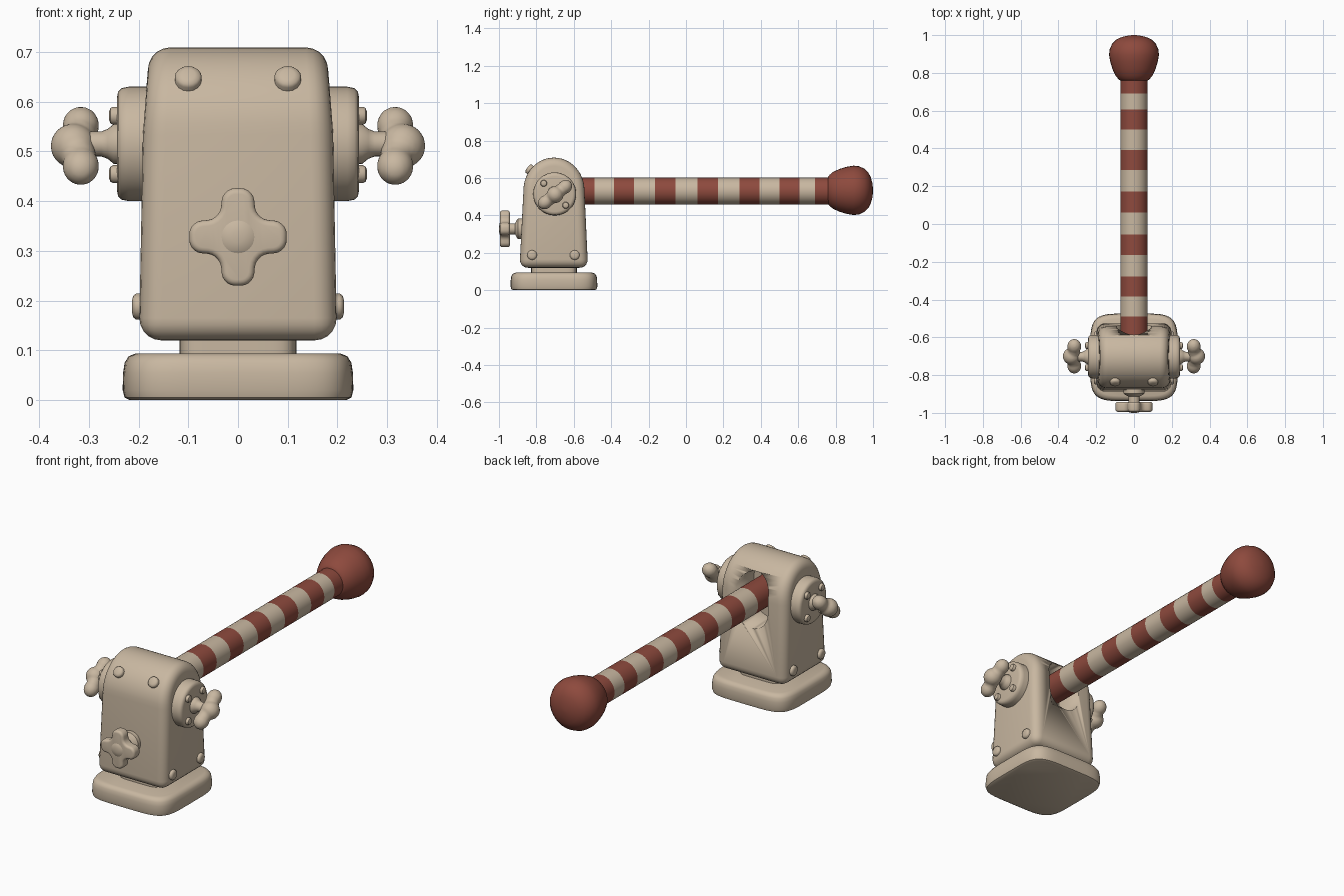
import bpy, bmesh, math
from mathutils import Vector, Matrix

if "Cube" in bpy.data.objects:
    bpy.data.objects.remove(bpy.data.objects["Cube"])


def mat(name, c):
    m = bpy.data.materials.new(name)
    m.diffuse_color = (*c, 1)
    m.use_nodes = True
    m.node_tree.nodes["Principled BSDF"].inputs["Base Color"].default_value = m.diffuse_color
    return m


TAN = mat("warm tan", (0.58, 0.475, 0.355))
RED = mat("brick red", (0.27, 0.068, 0.047))


def finish(bm, name, mats=(TAN,), angle=40):
    bmesh.ops.recalc_face_normals(bm, faces=bm.faces)
    me = bpy.data.meshes.new(name)
    bm.to_mesh(me)
    bm.free()
    ob = bpy.data.objects.new(name, me)
    bpy.context.collection.objects.link(ob)
    for m in mats:
        me.materials.append(m)
    bpy.ops.object.select_all(action='DESELECT')
    ob.select_set(True)
    bpy.context.view_layer.objects.active = ob
    bpy.ops.object.shade_smooth_by_angle(angle=math.radians(angle))
    return ob


def revolve(name, prof, origin, direction, mats=(TAN,), rule=None, n=32):
    """Turn (distance, radius) points around an axis; end points get caps."""
    bm = bmesh.new()
    M = Matrix.Translation(origin) @ Vector(direction).to_track_quat('Z', 'Y').to_matrix().to_4x4()
    rings = [[bm.verts.new(M @ Vector((r * math.cos(2 * math.pi * i / n), r * math.sin(2 * math.pi * i / n), d)))
              for i in range(n)] for d, r in prof]
    for k in range(len(rings) - 1):
        for i in range(n):
            j = (i + 1) % n
            f = bm.faces.new((rings[k][i], rings[k][j], rings[k + 1][j], rings[k + 1][i]))
            f.material_index = rule(k) if rule else 0
    bm.faces.new(rings[0])
    bm.faces.new(rings[-1])
    return finish(bm, name, mats)


def prism(pts, vec):
    """Extrude a closed outline along a vector."""
    bm = bmesh.new()
    f = bm.faces.new([bm.verts.new(p) for p in pts])
    ext = bmesh.ops.extrude_face_region(bm, geom=[f])
    bmesh.ops.translate(bm, vec=vec, verts=[v for v in ext["geom"] if isinstance(v, bmesh.types.BMVert)])
    bmesh.ops.recalc_face_normals(bm, faces=bm.faces)
    return bm


def bevel_sharp(bm, width, angle=35, seg=5):
    edges = [e for e in bm.edges if len(e.link_faces) == 2 and e.calc_face_angle() > math.radians(angle)]
    bmesh.ops.bevel(bm, geom=edges, offset=width, segments=seg, profile=0.5, affect='EDGES', clamp_overlap=True)


def superellipse(a, b, p, cy, z, n=64):
    out = []
    for i in range(n):
        c, s = math.cos(2 * math.pi * i / n), math.sin(2 * math.pi * i / n)
        out.append((a * math.copysign(abs(c) ** (2 / p), c), cy + b * math.copysign(abs(s) ** (2 / p), s), z))
    return out


CY = -0.706

# foot plate and neck, lofted from rounded-square sections
def loft(name, sections, p):
    bm = bmesh.new()
    rings = [[bm.verts.new(v) for v in superellipse(a, b, p, CY, z)] for a, b, z in sections]
    for r0, r1 in zip(rings, rings[1:]):
        for i in range(len(r0)):
            j = (i + 1) % len(r0)
            bm.faces.new((r0[i], r0[j], r1[j], r1[i]))
    bm.faces.new(rings[0])
    bm.faces.new(rings[-1])
    return finish(bm, name)


loft("foot_plate", [(a, a, z) for a, z in ((0.218, 0), (0.228, 0.005), (0.232, 0.02), (0.231, 0.055),
                                           (0.228, 0.075), (0.22, 0.088), (0.205, 0.094))], 5)
loft("neck", [(0.118, 0.122, 0.08), (0.118, 0.122, 0.14)], 6)

# housing: arched side profile extruded across x, tapered and rounded
prof = [(-0.184, 0.12), (0.182, 0.12)]
for i in range(25):
    a = math.pi * i / 24
    prof.append((0.163 * math.cos(a), 0.535 + 0.174 * math.sin(a)))
bm = prism([(-0.199, CY + y, z) for y, z in prof], (0.398, 0, 0))
for v in bm.verts:
    if v.co.z > 0.4:
        v.co.x *= 1 - 0.09 * (v.co.z - 0.4) / 0.31
bevel_sharp(bm, 0.045)
housing = finish(bm, "housing", angle=50)

# rounded slot in the back where the arm enters
slot = []
for i in range(32):
    a = 2 * math.pi * i / 32
    slot.append((0.093 * math.cos(a), -0.69, 0.515 + math.copysign(0.045, math.sin(a + 0.01)) + 0.093 * math.sin(a)))
cutter = finish(prism(slot, (0, 0.3, 0)), "slot_cutter")
cutter.hide_render = True
bpy.context.view_layer.objects.active = housing
mod = housing.modifiers.new("slot", 'BOOLEAN')
mod.operation, mod.object, mod.solver = 'DIFFERENCE', cutter, 'EXACT'
bpy.ops.object.modifier_apply(modifier="slot")
bpy.data.objects.remove(cutter)

# striped arm, one ring per colour change
ARM_Z = 0.53
stops = [-0.69, -0.49, -0.385, -0.277, -0.165, -0.055, 0.062, 0.172, 0.285, 0.393, 0.5, 0.607, 0.69, 0.78]
revolve("striped_arm", [(y, 0.072) for y in stops], (0, 0, ARM_Z), (0, 1, 0), (RED, TAN), lambda k: k % 2)

# ball-shaped grip
revolve("grip", [(0.757, 0.06), (0.76, 0.074), (0.768, 0.083), (0.785, 0.098), (0.82, 0.114), (0.86, 0.126),
                 (0.895, 0.132), (0.925, 0.129), (0.955, 0.115), (0.975, 0.095), (0.988, 0.07), (0.996, 0.04),
                 (1.0, 0.01)], (0, 0, ARM_Z + 0.004), (0, 1, 0), (RED,))


def bolt(name, pos, direction, r=0.026, h=0.018):
    revolve(name, [(-0.03, r), (h * 0.55, r), (h * 0.85, r * 0.85), (h, r * 0.5)], pos, direction, n=16)


def wing_nut(name, sx):
    """Two lobes on a round hub, fused into one soft form."""
    c = Vector((sx * 0.325, CY + 0.006, 0.511))
    bm = bmesh.new()
    tilt = Matrix.Rotation(math.radians(38), 4, 'X')

    def blob(off, scale):
        bmesh.ops.create_uvsphere(bm, u_segments=24, v_segments=16, radius=1,
                                  matrix=Matrix.Translation(c) @ tilt @ Matrix.Translation(off)
                                  @ Matrix.Diagonal((*scale, 1)))
    blob((sx * 0.006, 0, 0), (0.046, 0.045, 0.045))
    for s in (-1, 1):
        blob((-sx * 0.009, s * 0.066, 0), (0.037, 0.042, 0.036))
        blob((-sx * 0.006, s * 0.035, 0), (0.034, 0.04, 0.034))
    ob = finish(bm, name)
    m = ob.modifiers.new("fuse", 'REMESH')
    m.mode, m.voxel_size, m.use_smooth_shade = 'VOXEL', 0.006, True
    m = ob.modifiers.new("soften", 'SMOOTH')
    m.iterations = 4
    for mod_name in ("fuse", "soften"):
        bpy.ops.object.modifier_apply(modifier=mod_name)


# side hubs with bolts, stems and wing nuts
for side, sx in (("right", 1), ("left", -1)):
    hub = (sx * 0.15, CY + 0.004, 0.515)
    revolve(side + "_hub", [(0, 0.115), (0.07, 0.115), (0.084, 0.112), (0.091, 0.105), (0.093, 0.095)],
            hub, (sx, 0, 0), n=48)
    revolve(side + "_stem", [(0.08, 0.042), (0.1, 0.04), (0.112, 0.03), (0.125, 0.025), (0.165, 0.025)],
            hub, (sx, 0, 0), n=24)
    wing_nut(side + "_wing_nut", sx)
    for i in range(4):
        a = math.radians(45 + 90 * i)
        bolt(f"{side}_hub_bolt_{i}", (sx * 0.242, hub[1] + 0.083 * math.cos(a), 0.513 + 0.083 * math.sin(a)),
             (sx, 0, 0), 0.018, 0.017)
    for i, y in enumerate((-0.823, -0.595)):
        bolt(f"{side}_lower_bolt_{i}", (sx * 0.195, y, 0.188), (sx, 0, 0))
    bolt(side + "_brow_bolt", (sx * -0.1, -0.832, 0.643), (0, -0.8, 0.6), 0.027, 0.02)

# front cross handle on a stem
HZ = 0.328
w, l = 0.036, 0.098
quarter = [(l, -w * 0.85), (l, w * 0.85), (w, w)]
cross = []
for i in range(4):
    c, s = round(math.cos(i * math.pi / 2)), round(math.sin(i * math.pi / 2))
    cross += [(c * x - s * z, -0.994, HZ + s * x + c * z) for x, z in quarter]
bm = prism(cross, (0, 0.052, 0))
along = [e for e in bm.edges if abs(e.verts[0].co.y - e.verts[1].co.y) > 0.04]
bmesh.ops.bevel(bm, geom=along, offset=0.025, segments=5, profile=0.5, affect='EDGES')
rim = [e for e in bm.edges if abs(e.verts[0].co.y - e.verts[1].co.y) < 0.001]
bmesh.ops.bevel(bm, geom=rim, offset=0.012, segments=4, profile=0.5, affect='EDGES')
finish(bm, "cross_handle", angle=50)
revolve("cross_handle_hub", [(0.0, 0.042), (0.01, 0.04), (0.017, 0.03), (0.021, 0.012)], (0, -0.979, HZ), (0, -1, 0))
revolve("cross_handle_stem", [(0, 0.055), (0.03, 0.055), (0.038, 0.045), (0.045, 0.03), (0.1, 0.03)],
        (0, -0.868, HZ), (0, -1, 0))
